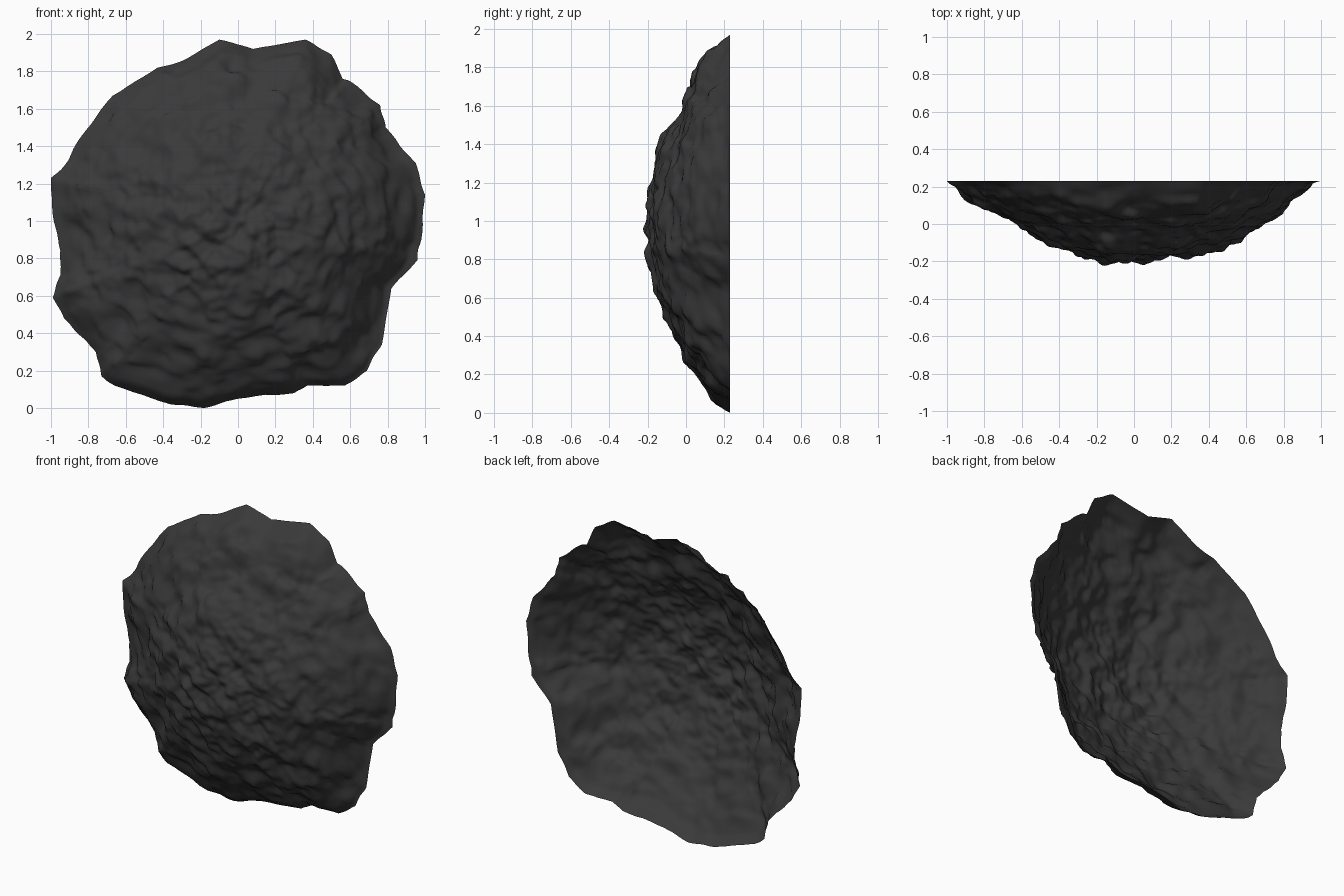
import bpy, bmesh, math
from mathutils import Vector, noise

if "Cube" in bpy.data.objects:
    bpy.data.objects.remove(bpy.data.objects["Cube"])

# Ragged rim outline (x, z), counter-clockwise from the right
RIM = [(1.0, 1.14), (.95, 1.31), (.79, 1.5), (.76, 1.62), (.61, 1.74), (.56, 1.76),
       (.50, 1.89), (.36, 1.97), (.08, 1.92), (-.10, 1.97), (-.29, 1.86), (-.43, 1.82),
       (-.67, 1.67), (-.84, 1.45), (-.91, 1.32), (-1, 1.23), (-.99, 1.03), (-.95, .84),
       (-.95, .71), (-.99, .59), (-.93, .48), (-.76, .30), (-.73, .17), (-.66, .12),
       (-.36, .02), (-.18, 0), (0, .05), (.30, .08), (.37, .12), (.57, .12),
       (.69, .2), (.77, .34), (.82, .64), (.96, .79), (.98, .9)]
# Dome depth at fractions of rim radius, toward right, top, left and bottom
STOPS = (0, .15, .3, .45, .6, .7, .8, .9, .96, 1)
SIDES = [(.42, .415, .405, .365, .295, .24, .17, .06, .01, 0),
         (.42, .41, .385, .335, .25, .215, .185, .12, .05, 0),
         (.42, .42, .395, .335, .25, .195, .145, .07, .025, 0),
         (.42, .42, .40, .355, .295, .245, .195, .13, .075, 0)]
BACK_Y, RINGS, SUB = .23, 75, 6


def depth_at(t, a):
    q = (a / (math.pi / 2)) % 4
    s = int(q) % 4
    w = math.sin((q - int(q)) * math.pi / 2) ** 2
    for k in range(len(STOPS) - 1):
        if t <= STOPS[k + 1]:
            f = (t - STOPS[k]) / (STOPS[k + 1] - STOPS[k])
            d0, d1 = (c[k] + (c[k + 1] - c[k]) * f for c in (SIDES[s], SIDES[(s + 1) % 4]))
            return d0 + (d1 - d0) * w
    return 0


def bump(a, t, a0, t0, height, wa, wt):
    """Local swelling (or dent) of the dome around an angle and radius."""
    return height * math.exp(-((a - a0) / wa) ** 2 - ((t - t0) / wt) ** 2)


def relief(p):
    """Rocky lumps at several scales."""
    lumps = .012 * noise.noise(p * 3 + Vector((3, 7, 1)))
    mid = .026 * noise.noise(p * 7 + Vector((1, 2, 9)))
    small = .024 * noise.noise(p * 12 + Vector((5, 4, 2)))
    fine = .012 * noise.noise(p * 22)
    return lumps + mid + small + fine


# Resample the rim with slight chipping
outline = []
for (x0, z0), (x1, z1) in zip(RIM, RIM[1:] + RIM[:1]):
    for k in range(SUB):
        f = k / SUB
        x, z = x0 + (x1 - x0) * f, z0 + (z1 - z0) * f
        s = 1 + .012 * noise.noise(Vector((x * 9, 0, z * 9))) * math.sin(math.pi * f)
        outline.append((x * s, 1 + (z - 1) * s))
n = len(outline)

# Open-backed rock dome built from shrinking rings
bm = bmesh.new()
rings = []
for i in range(RINGS):
    t = 1 - i / RINGS
    fade = min(1, (1 - t) / .1)
    ring = []
    for x, z in outline:
        a = math.atan2(z - 1, x)
        # inner rings relax toward a circle
        rim_r = math.hypot(x, z - 1)
        blend = max(0, min(1, (t - .45) / .5))
        r = t * (rim_r * blend + .97 * (1 - blend))
        px, pz = r * math.cos(a), 1 + r * math.sin(a)
        d = depth_at(t, a)
        d += bump(a, t, -.72, .90, -.05, .3, .08)   # lower right flange
        d += bump(a, t, -2.72, .88, .03, .12, .05)  # left knob
        p = Vector((px, BACK_Y - max(0, d), pz))
        nrm = Vector((px * .75, -.6 + .25 * t, (pz - 1) * .75)).normalized()
        p += nrm * (relief(p) * fade)
        p.y = min(p.y, BACK_Y)
        ring.append(bm.verts.new(p))
    rings.append(ring)
tip = Vector((0, BACK_Y - depth_at(0, 0), 1))
centre = bm.verts.new(tip + Vector((0, -1, 0)) * relief(tip))
for a, b in zip(rings, rings[1:]):
    for j in range(n):
        k = (j + 1) % n
        bm.faces.new((a[j], a[k], b[k], b[j]))
for j in range(n):
    bm.faces.new((rings[-1][j], rings[-1][(j + 1) % n], centre))
for f in bm.faces:
    f.smooth = True

mesh = bpy.data.meshes.new("rock_face")
bm.to_mesh(mesh)
bm.free()
rock = bpy.data.objects.new("rock_face", mesh)
bpy.context.collection.objects.link(rock)

# Charcoal stone
stone = bpy.data.materials.new("dark_stone")
stone.diffuse_color = (.042, .042, .042, 1)
stone.use_nodes = True
stone.node_tree.nodes["Principled BSDF"].inputs["Base Color"].default_value = stone.diffuse_color
mesh.materials.append(stone)
